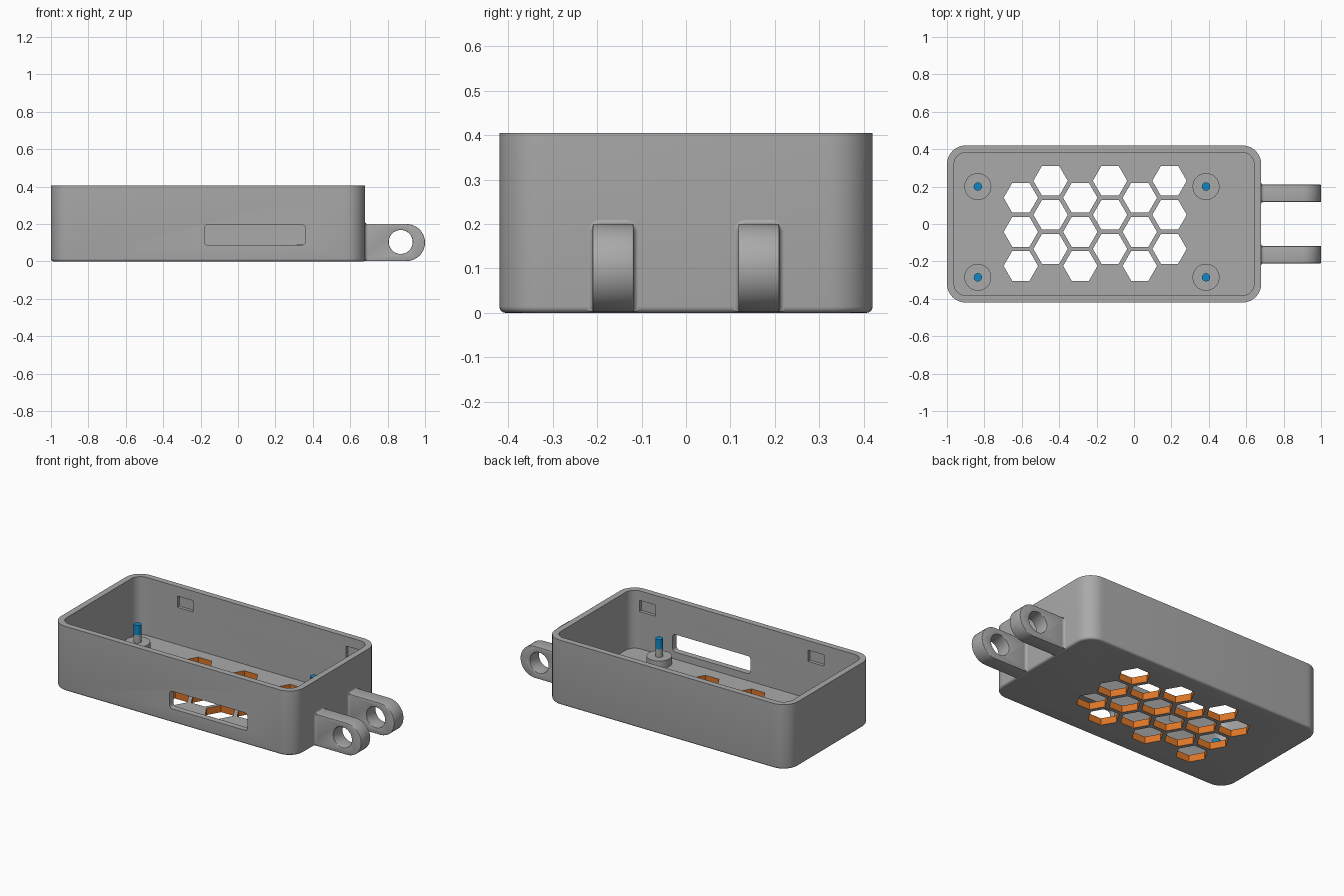
import bpy, bmesh, math
from mathutils import Vector

if "Cube" in bpy.data.objects:
    bpy.data.objects.remove(bpy.data.objects["Cube"])


def material(name, rgb):
    m = bpy.data.materials.new(name)
    m.diffuse_color = (*rgb, 1)
    m.use_nodes = True
    m.node_tree.nodes["Principled BSDF"].inputs["Base Color"].default_value = m.diffuse_color
    return m


GREY = material("grey", (0.40, 0.40, 0.40))
ORANGE = material("orange", (0.72, 0.18, 0.02))
BLUE = material("blue", (0.005, 0.25, 0.55))


def rounded_rect(cx, cy, hx, hy, r, seg=8):
    """Counter-clockwise rounded rectangle outline."""
    pts = []
    for k, (sx, sy) in enumerate([(1, 1), (-1, 1), (-1, -1), (1, -1)]):
        for i in range(seg + 1):
            a = math.pi / 2 * (k + i / seg)
            pts.append((cx + sx * (hx - r) + r * math.cos(a),
                        cy + sy * (hy - r) + r * math.sin(a)))
    return pts


def circle(cx, cy, r, n, start=0.0):
    return [(cx + r * math.cos(start + 2 * math.pi * i / n),
             cy + r * math.sin(start + 2 * math.pi * i / n)) for i in range(n)]


def place(p, h, axis):
    """Put a 2D outline point at height h along the given axis."""
    return {"z": (p[0], p[1], h), "y": (p[0], h, p[1]), "x": (h, p[0], p[1])}[axis]


def loft(bm, rings, axis="z"):
    """Skin a list of (outline, height) rings and cap both ends."""
    loops = [[bm.verts.new(place(p, h, axis)) for p in pts] for pts, h in rings]
    new = [bm.faces.new(loops[0]), bm.faces.new(loops[-1])]
    for a, b in zip(loops, loops[1:]):
        n = len(a)
        new += [bm.faces.new((a[i], a[(i + 1) % n], b[(i + 1) % n], b[i])) for i in range(n)]
    bmesh.ops.recalc_face_normals(bm, faces=new)


def make(name, bm, mat):
    me = bpy.data.meshes.new(name)
    bm.to_mesh(me)
    bm.free()
    ob = bpy.data.objects.new(name, me)
    bpy.context.collection.objects.link(ob)
    me.materials.append(mat)
    return ob


def solid(name, rings, mat, axis="z"):
    bm = bmesh.new()
    loft(bm, rings, axis)
    return make(name, bm, mat)


def cut(ob, cutter):
    mod = ob.modifiers.new("cut", "BOOLEAN")
    mod.operation = "DIFFERENCE"
    mod.solver = "EXACT"
    mod.object = cutter
    cutter.hide_render = True


def bake(ob, cutter):
    """Apply the modifiers and drop the cutter."""
    bpy.context.view_layer.update()
    dg = bpy.context.evaluated_depsgraph_get()
    me = bpy.data.meshes.new_from_object(ob.evaluated_get(dg))
    ob.modifiers.clear()
    ob.data = me
    bpy.data.objects.remove(cutter)


def smooth(ob):
    bpy.ops.object.select_all(action="DESELECT")
    ob.select_set(True)
    bpy.context.view_layer.objects.active = ob
    bpy.ops.object.shade_smooth_by_angle(angle=math.radians(32))


# Main dimensions
CX, HX, HY, TOP = -0.16, 0.84, 0.42, 0.405
WALL, FLOOR, CORNER, EDGE = 0.038, 0.043, 0.10, 0.014


def plan(inset):
    return rounded_rect(CX, 0, HX - inset, HY - inset, CORNER - inset)


# Open tray with a rounded bottom edge
rings = []
for i in range(5):
    a = math.pi / 2 * i / 4
    rings.append((plan(EDGE * (1 - math.sin(a))), EDGE * (1 - math.cos(a))))
rings += [(plan(0), TOP), (plan(WALL), TOP), (plan(WALL), FLOOR)]
tray = solid("tray", rings, GREY)

# Cutters: hexagonal vents, front slot, snap recesses
bm = bmesh.new()
for col in range(6):
    for row in range(3):
        x = -0.605 + 0.159 * col
        y = 0.14 - 0.182 * row + (0.091 if col % 2 else 0)
        loft(bm, [(circle(x, y, 0.092, 6), -0.05), (circle(x, y, 0.092, 6), 0.08)])
slot = rounded_rect(0.09, 0.142, 0.27, 0.055, 0.02, 5)
loft(bm, [(slot, -0.5), (slot, -0.35)], "y")
for side in (-1, 1):
    for x in (-0.633, 0.535):
        recess = [(x - 0.055, 0.275), (x + 0.055, 0.275), (x + 0.055, 0.345), (x - 0.055, 0.345)]
        loft(bm, [(recess, side * 0.36), (recess, side * 0.402)], "y")
cutter = make("tray_cutter", bm, GREY)
cut(tray, cutter)
bake(tray, cutter)

# Vent walls are orange: upright faces in the middle of the floor
tray.data.materials.clear()
tray.data.materials.append(GREY)
tray.data.materials.append(ORANGE)
for f in tray.data.polygons:
    c = f.center
    vent = abs(f.normal.z) < 0.1 and c.z < FLOOR and abs(c.y) < 0.36 and -0.75 < c.x < 0.35
    f.material_index = 1 if vent else 0
smooth(tray)

# Hinge lugs with a rounded end, a cross hole and a soft root
for name, y in (("front", -0.164), ("back", 0.164)):
    hw = 0.046
    outline = [(0.648, 0.2), (0.648, 0.002)]
    for i in range(17):
        a = -math.pi / 2 + math.pi * i / 16
        outline.append((0.901 + 0.099 * math.cos(a), 0.101 + 0.099 * math.sin(a)))
    lug = solid(name + "_lug", [(outline, y - hw), (outline, y + hw)], GREY, "y")
    hole = circle(0.87, 0.104, 0.064, 40)
    cutter = solid("hole_cutter", [(hole, y - 0.1), (hole, y + 0.1)], GREY, "y")
    cut(lug, cutter)
    bev = lug.modifiers.new("soft_edges", "BEVEL")
    bev.width = 0.015
    bev.segments = 3
    bev.limit_method = "ANGLE"
    bev.angle_limit = math.radians(40)
    bake(lug, cutter)
    smooth(lug)

    rings = []
    for i in range(5):
        a = math.pi / 2 * i / 4
        g = 0.014 * (1 - math.sin(a))
        pts = rounded_rect(y, 0.101, hw + g, 0.099 + g, 0.015 + g, 4)
        rings.append(([(p, max(q, 0.003)) for p, q in pts],
                      0.679 + 0.014 * (1 - math.cos(a))))
    smooth(solid(name + "_lug_root", rings, GREY, "x"))

# Standoffs: wide base, grey pin, blue tip
for i, (x, y) in enumerate([(-0.835, 0.2), (-0.835, -0.285), (0.385, 0.2), (0.385, -0.285)]):
    for part, r, z0, z1, mat in (("base", 0.072, FLOOR - 0.01, 0.09, GREY),
                                 ("pin", 0.022, 0.085, 0.14, GREY),
                                 ("tip", 0.022, 0.14, 0.2, BLUE)):
        ring = circle(x, y, r, 32)
        smooth(solid(f"standoff_{part}_{i + 1}", [(ring, z0), (ring, z1)], mat))
